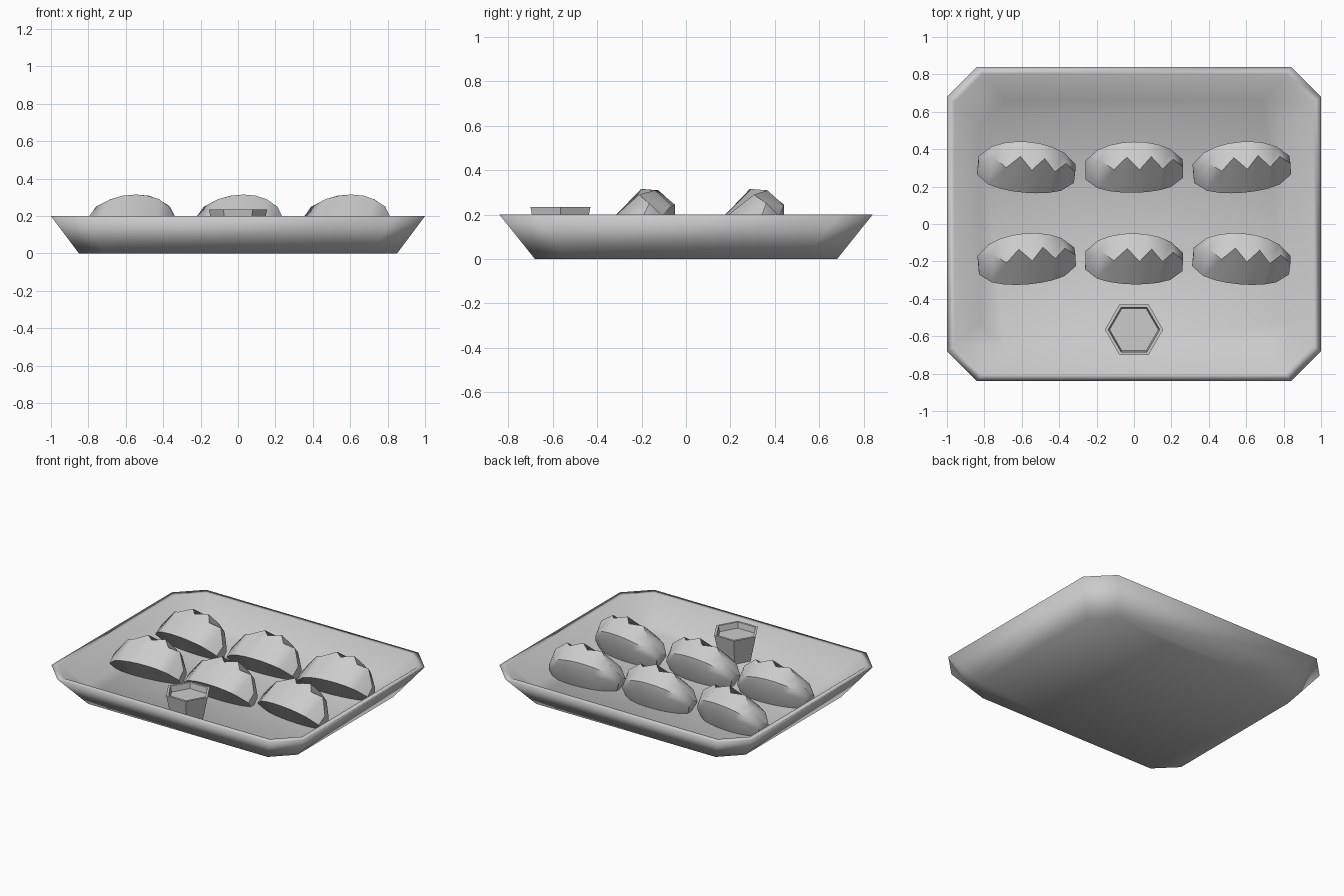
import bpy, bmesh, math
from mathutils import Matrix

if "Cube" in bpy.data.objects:
    bpy.data.objects.remove(bpy.data.objects["Cube"])


def loft(name, rings, smooth=None):
    """Skin a list of equal-length point rings and cap both ends."""
    bm = bmesh.new()
    vs = [[bm.verts.new(p) for p in r] for r in rings]
    n = len(rings[0])
    for a, b in zip(vs, vs[1:]):
        for i in range(n):
            j = (i + 1) % n
            bm.faces.new((a[i], a[j], b[j], b[i]))
    bm.faces.new(vs[0])
    bm.faces.new(vs[-1])
    bmesh.ops.recalc_face_normals(bm, faces=bm.faces)
    me = bpy.data.meshes.new(name)
    bm.to_mesh(me)
    bm.free()
    ob = bpy.data.objects.new(name, me)
    bpy.context.collection.objects.link(ob)
    if smooth is not None:
        bpy.ops.object.select_all(action='DESELECT')
        ob.select_set(True)
        bpy.context.view_layer.objects.active = ob
        bpy.ops.object.shade_smooth_by_angle(angle=math.radians(smooth))
    return ob


def octagon(x, y, c, z):
    """Rectangle ring with chamfered corners."""
    return [(x, y - c, z), (x - c, y, z), (c - x, y, z), (-x, y - c, z),
            (-x, c - y, z), (c - x, -y, z), (x - c, -y, z), (x, c - y, z)]


def hexagon(r, z, cy):
    return [(r * math.cos(k * math.pi / 3), cy + r * math.sin(k * math.pi / 3), z)
            for k in range(6)]


FLOOR = 0.05

# Serving tray: outer wall, thin rim, inner wall, floor
loft("tray", [octagon(0.85, 0.68, 0.14, 0), octagon(1.0, 0.84, 0.16, 0.2),
              octagon(0.96, 0.80, 0.15, 0.2), octagon(0.82, 0.66, 0.13, FLOOR)], 180)

# Tapered dipping cup with the sauce surface just below the rim
loft("dipping_cup", [hexagon(0.115, FLOOR, -0.565), hexagon(0.156, 0.235, -0.565),
                     hexagon(0.138, 0.235, -0.565), hexagon(0.13, 0.195, -0.565)])


def dumpling(name, x0, y0, turn):
    """Half-moon dumpling: cross-sections along x with a zigzag pleated ridge."""
    rings = []
    for i in range(9):
        x = -0.26 + 0.065 * i
        c = math.sqrt(1 - (x / 0.27) ** 2)
        h = c ** 0.75
        ridge = 0.055 if i % 2 else -0.015
        rings.append([(x * 0.93, -0.05 * c, FLOOR),
                      (x, -0.138 * c ** 0.6, FLOOR + 0.14 * h),
                      (x + 0.03 * c * c, ridge * c, FLOOR + 0.265 * h),
                      (x, 0.135 * c, FLOOR + 0.195 * h),
                      (x, 0.135 * c, FLOOR + 0.13 * h),
                      (x * 0.93, 0.09 * c, FLOOR)])
    ob = loft(name, rings, 45)
    ob.matrix_world = (Matrix.Translation((x0, y0, 0))
                       @ Matrix.Rotation(math.radians(turn), 4, 'Z'))


# Two rows of three, each slightly turned
for row, y, turns in (("back", 0.305, (-5, 1, 5)), ("front", -0.185, (5, -1, -5))):
    for side, x, t in zip(("left", "middle", "right"), (-0.575, 0, 0.575), turns):
        dumpling(f"dumpling_{row}_{side}", x, y, t)
